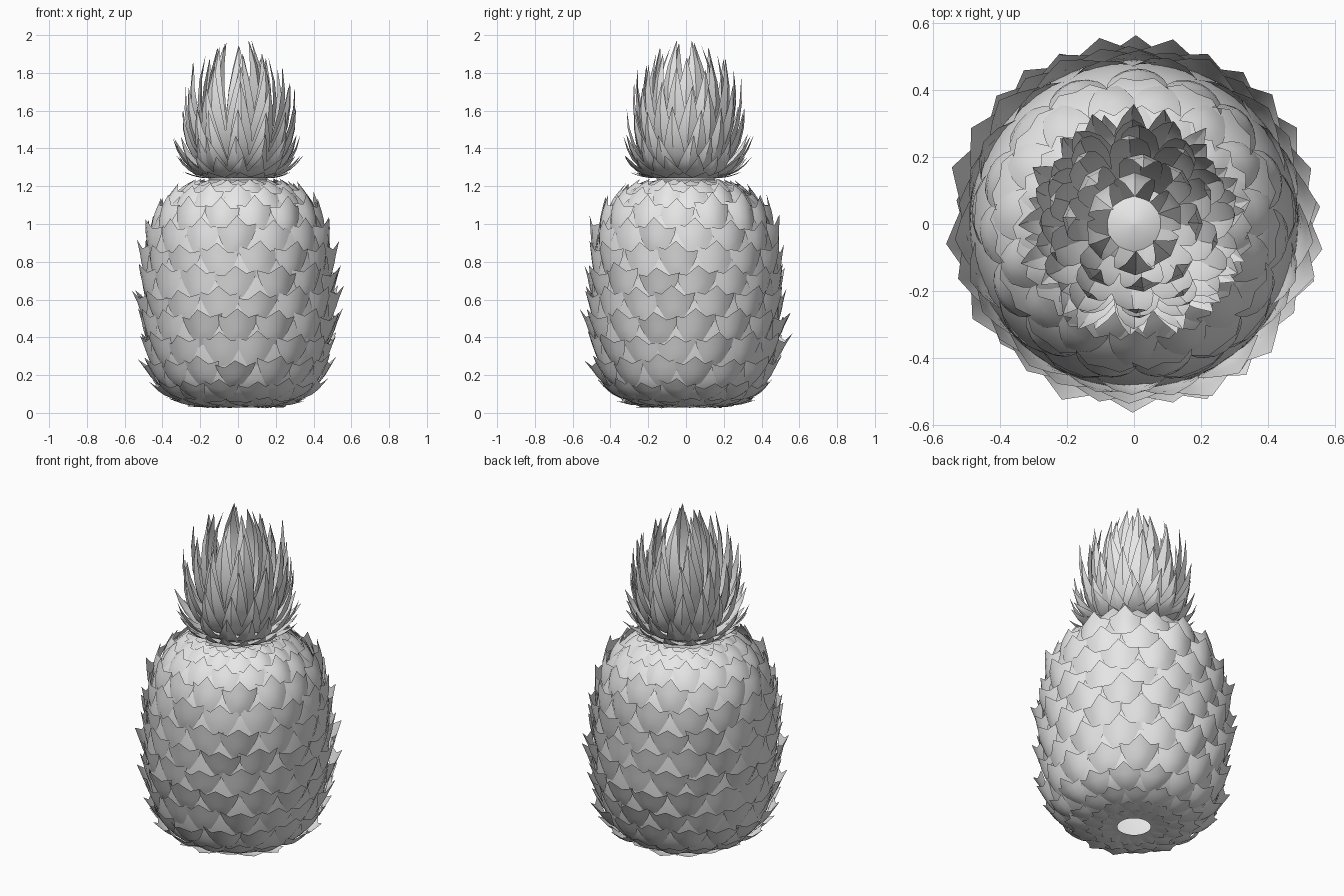
import bpy, bmesh, math, random
from mathutils import Vector

random.seed(4)
if "Cube" in bpy.data.objects:
    bpy.data.objects.remove(bpy.data.objects["Cube"], do_unlink=True)

grey = bpy.data.materials.new("plain grey")
grey.use_nodes = True
grey.diffuse_color = (0.8, 0.8, 0.8, 1)
grey.node_tree.nodes["Principled BSDF"].inputs["Base Color"].default_value = (0.8, 0.8, 0.8, 1)

# Fruit outline as (radius, height), from the open base up to the neck
KEYS = [(0.09, 0.035), (0.2, 0.035), (0.3, 0.06), (0.39, 0.12), (0.445, 0.22), (0.482, 0.4), (0.492, 0.6),
        (0.484, 0.8), (0.458, 0.96), (0.405, 1.08), (0.33, 1.16), (0.24, 1.21), (0.14, 1.235)]


def smooth_path(keys, steps=6):
    """Catmull-Rom curve through the key points."""
    k = [Vector(p) for p in keys]
    k = [2 * k[0] - k[1]] + k + [2 * k[-1] - k[-2]]
    path = []
    for a, b, c, d in zip(k, k[1:], k[2:], k[3:]):
        for i in range(steps):
            t = i / steps
            path.append(0.5 * (2 * b + (c - a) * t + (2 * a - 5 * b + 4 * c - d) * t * t
                               + (3 * b - a - 3 * c + d) * t ** 3))
    return path + [k[-2]]


PATH = smooth_path(KEYS)
LENGTH = sum((b - a).length for a, b in zip(PATH, PATH[1:]))


def along(s):
    """Point and outward normal at distance s along the outline."""
    for i, (a, b) in enumerate(zip(PATH, PATH[1:])):
        step = (b - a).length
        if s <= step or i == len(PATH) - 2:
            d = (b - a) / step
            return a + d * min(s, step), Vector((d.y, -d.x))
        s -= step


def polar(r, angle, z):
    return Vector((r * math.cos(angle), r * math.sin(angle), max(z, 0)))


def add_grid(bm, rows, closed=False):
    """Skin rows of points with quads facing outwards."""
    grid = [[bm.verts.new(p) for p in row] for row in rows]
    n = len(rows[0])
    for low, high in zip(grid, grid[1:]):
        for j in range(n if closed else n - 1):
            k = (j + 1) % n
            bm.faces.new((low[j], low[k], high[k], high[j]))


def finish(bm, name, angle):
    mesh = bpy.data.meshes.new(name)
    bm.to_mesh(mesh)
    bm.free()
    mesh.materials.append(grey)
    obj = bpy.data.objects.new(name, mesh)
    bpy.context.collection.objects.link(obj)
    bpy.ops.object.select_all(action='DESELECT')
    obj.select_set(True)
    bpy.context.view_layer.objects.active = obj
    bpy.ops.object.shade_smooth_by_angle(angle=math.radians(angle))


def turned(name, path, sides):
    bm = bmesh.new()
    add_grid(bm, [[polar(p[0], math.tau * j / sides, p[1]) for j in range(sides)] for p in path], True)
    finish(bm, name, 40)


turned("fruit_body", PATH, 48)

# Scales: domed plates growing out of the body, with a raised three-pointed upper lip
SCALE = [(0, 0.25, -0.006), (0.25, 0.55, 0.012), (0.5, 0.82, 0.026), (0.72, 1.0, 0.036), (0.84, 1.08, 0.042)]
LIP = {0: 0.27, 0.5: 0.02, 1: 0.1}
COUNT = 15
bm = bmesh.new()
s, row = 0.02, 0
while s < LENGTH - 0.12:
    size = min(1, max(0.45, along(s + 0.08)[0].x / 0.42))
    # plates lie flatter under the base and on the shoulder
    raised = min(1, 0.25 + s / 0.45, 0.2 + (LENGTH - s) / 0.6)
    for k in range(COUNT):
        mid = math.tau * (k + 0.5 * (row % 2) + 0.25) / COUNT + random.uniform(-0.03, 0.03)
        high = 0.175 * size * random.uniform(0.92, 1.08)
        flare = raised * random.uniform(0.6, 1.3)
        tilt = random.uniform(-0.012, 0.012)
        rows = []
        for i, (t, width, lift) in enumerate(SCALE):
            line = []
            for u in (-1, -0.5, 0, 0.5, 1):
                rise = LIP[abs(u)] * (i == len(SCALE) - 1)
                p, n = along(max(0, s + high * (t + rise) + tilt * u))
                out = lift * (1 - 0.75 * u * u) + 0.07 * rise
                p = p + n * out * size * flare
                line.append(polar(p.x, mid + u * width * math.pi / COUNT, p.y))
            rows.append(line)
        add_grid(bm, rows)
    s += 0.118 * size
    row += 1
finish(bm, "fruit_scales", 35)

# Stem core hidden inside the crown
turned("crown_core", [(0.15, 1.22), (0.17, 1.28), (0.14, 1.35), (0.08, 1.4), (0.001, 1.41)], 16)

# Crown tiers: count, base radius, base height, belly radius, belly height, tip radius, tip height, half width
TIERS = [(18, 0.13, 1.245, 0.22, 1.235, 0.29, 1.275, 0.05),
         (18, 0.14, 1.25, 0.27, 1.24, 0.345, 1.36, 0.052),
         (16, 0.14, 1.26, 0.3, 1.27, 0.345, 1.47, 0.055),
         (14, 0.14, 1.28, 0.32, 1.34, 0.315, 1.62, 0.057),
         (12, 0.14, 1.3, 0.32, 1.42, 0.29, 1.76, 0.06),
         (10, 0.12, 1.32, 0.31, 1.5, 0.25, 1.87, 0.062),
         (8, 0.1, 1.34, 0.28, 1.56, 0.17, 1.93, 0.065),
         (6, 0.07, 1.37, 0.23, 1.64, 0.08, 1.98, 0.062)]
WIDTHS = [0.65, 0.95, 1, 0.85, 0.5, 0.02]
bm = bmesh.new()
for tier, (count, br, bz, cr, cz, tr, tz, half) in enumerate(TIERS):
    for k in range(count):
        mid = math.tau * (k + 0.5 * (tier % 2) + random.uniform(-0.2, 0.2)) / count
        reach = random.uniform(0.93, 1.05)
        tip_z = bz + (tz - bz) * random.uniform(0.9, 1.03)
        twist = random.uniform(-0.1, 0.1)
        side = Vector((-math.sin(mid), math.cos(mid), 0))
        outward = Vector((math.cos(mid), math.sin(mid), 0))
        rows = []
        for i, w in enumerate(WIDTHS):
            t = i / (len(WIDTHS) - 1)
            r = (br * (1 - t) ** 2 + 2 * cr * t * (1 - t) + tr * t * t) * (1 + (reach - 1) * t)
            z = bz * (1 - t) ** 2 + 2 * cz * t * (1 - t) + tip_z * t * t
            centre = polar(r, mid + twist * t * t, z)
            # edges fold inwards around a central crease
            rows.append([centre + side * u * w * half - outward * abs(u) * w * half * 0.35
                         for u in (-1, 0, 1)])
        add_grid(bm, rows)
finish(bm, "crown_leaves", 20)
